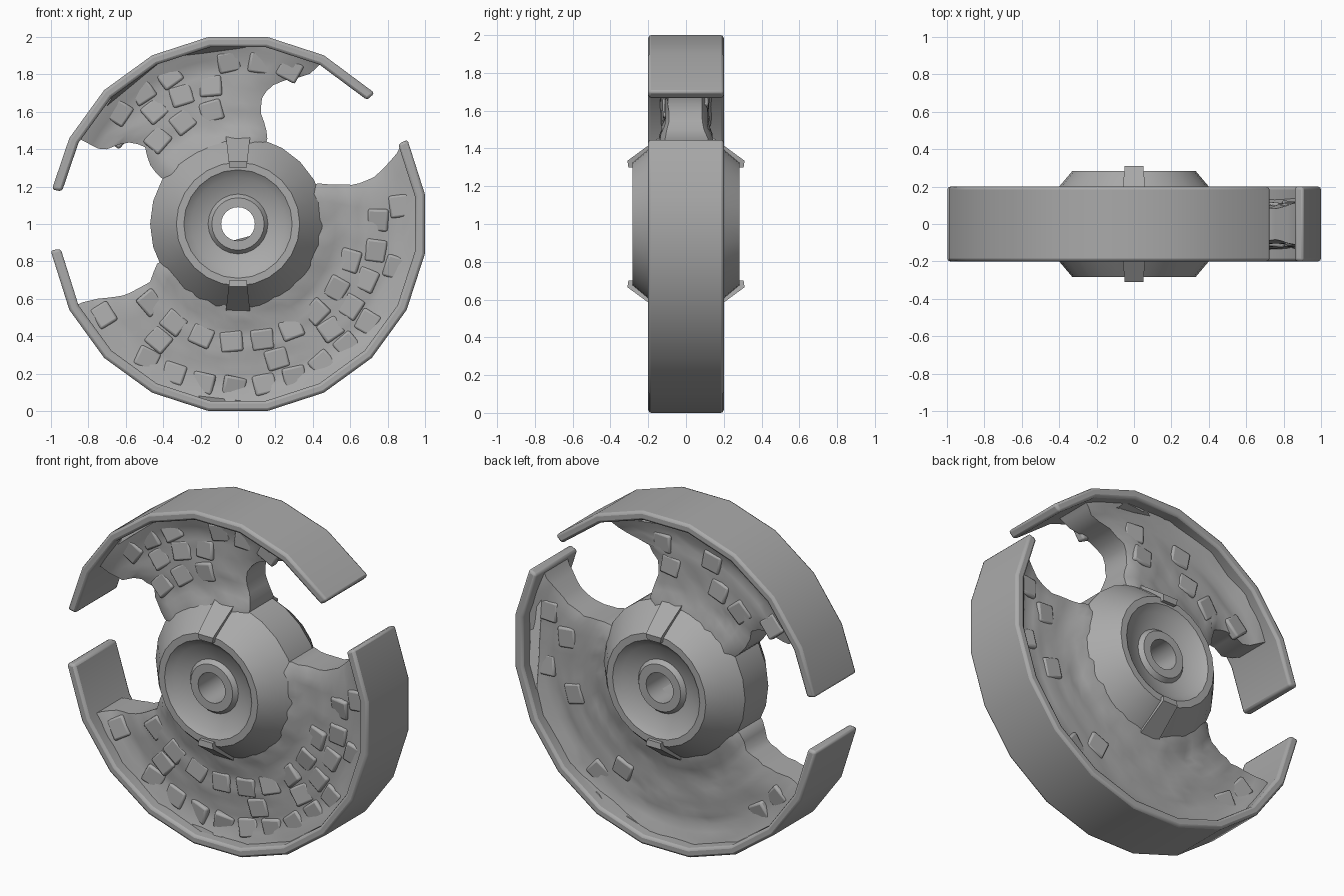
import bpy, bmesh, math, random
from math import sin, cos, radians, pi
from mathutils import Matrix, Vector

random.seed(4)
if "Cube" in bpy.data.objects:
    bpy.data.objects.remove(bpy.data.objects["Cube"])

grey = bpy.data.materials.new("worn_grey")
grey.use_nodes = True
colour = (0.4, 0.4, 0.4, 1)
grey.diffuse_color = colour
grey.node_tree.nodes["Principled BSDF"].inputs["Base Color"].default_value = colour


def polar(r, deg, y):
    return (r * cos(radians(deg)), y, 1 + r * sin(radians(deg)))


def finish(name, bm, angle=35, bevel=0):
    bmesh.ops.recalc_face_normals(bm, faces=bm.faces)
    mesh = bpy.data.meshes.new(name)
    bm.to_mesh(mesh)
    bm.free()
    obj = bpy.data.objects.new(name, mesh)
    bpy.context.collection.objects.link(obj)
    mesh.materials.append(grey)
    if bevel:
        mod = obj.modifiers.new("soft_edges", "BEVEL")
        mod.width, mod.segments, mod.limit_method = bevel, 2, "ANGLE"
        mod.angle_limit = radians(50)
    bpy.ops.object.select_all(action="DESELECT")
    obj.select_set(True)
    bpy.context.view_layer.objects.active = obj
    bpy.ops.object.shade_smooth_by_angle(angle=radians(angle))
    return obj


def loft(bm, rings, closed):
    """Skin a list of closed vertex rings, capping the ends when open."""
    rows = [[bm.verts.new(p) for p in ring] for ring in rings]
    n = len(rows[0])
    pairs = list(zip(rows, rows[1:])) + ([(rows[-1], rows[0])] if closed else [])
    for a, b in pairs:
        for i in range(n):
            j = (i + 1) % n
            bm.faces.new((a[i], a[j], b[j], b[i]))
    if not closed:
        bm.faces.new(rows[0])
        bm.faces.new(rows[-1])


def lookup(table, r):
    """Linear interpolation in a table of (radius, value) pairs."""
    if r <= table[0][0]:
        return table[0][1]
    for (r0, v0), (r1, v1) in zip(table, table[1:]):
        if r <= r1:
            return v0 + (v1 - v0) * (r - r0) / (r1 - r0)
    return table[-1][1]


# Rim bands: faceted open arcs
def rim(name, start, end):
    angles = [start] + [a for a in range(9, 400, 18) if start + 4 < a < end - 4] + [end]
    bm = bmesh.new()
    section = [(1.012, -0.2), (1.012, 0.2), (0.957, 0.2), (0.957, -0.2)]
    loft(bm, [[polar(r, a, y) for r, y in section] for a in angles], False)
    finish(name, bm, 32, 0.015)


rim("upper_rim", 43.8, 169.5)
rim("lower_rim", 188, 386.5)

# Hub: lathed cone with dished faces, collar and through hole
half = [(0.09, 0.25), (0.14, 0.25), (0.16, 0.225), (0.25, 0.25), (0.29, 0.283),
        (0.33, 0.283), (0.4, 0.2), (0.47, 0.11)]
profile = half + [(r, -y) for r, y in reversed(half)]
bm = bmesh.new()
loft(bm, [[polar(r, a, y) for r, y in profile] for a in range(0, 360, 15)], True)
finish("hub", bm, 30)

# Clips: tapered wedges at the top and bottom of both hub faces
wedge = [(0.47, 0.1, 0.065), (0.47, 0.125, 0.065), (0.335, 0.31, 0.05),
         (0.3, 0.305, 0.045), (0.3, 0.2, 0.045)]
for side, sy in (("front", -1), ("back", 1)):
    for place, sz in (("upper", 1), ("lower", -1)):
        bm = bmesh.new()
        loft(bm, [[(sx * w, sy * y, 1 + sz * r) for r, y, w in wedge]
                  for sx in (-1, 1)], False)
        finish(f"{side}_{place}_clip", bm, 30)

# Webs: thick plates between hub and rim with curved cut-away ends
thickness = [(0.4, 0.15), (0.47, 0.135), (0.56, 0.11), (0.85, 0.1), (0.98, 0.14)]
upper = ([(0.49, 71), (0.61, 78.7), (0.7, 79.3), (0.78, 75), (0.87, 65), (0.96, 62.6)],
         [(0.49, 149), (0.57, 146), (0.65, 140), (0.74, 143.7), (0.82, 151.6), (0.95, 151.8)])
lower = ([(0.48, 206), (0.56, 213.4), (0.71, 212.3), (0.85, 208), (0.94, 206.6)],
         [(0.47, 387.6), (0.54, 382.8), (0.66, 378.4), (0.77, 379), (0.93, 384), (0.97, 386)])


def web(name, ends, steps):
    bm = bmesh.new()
    rings = []
    for k in range(15):
        r = 0.4 + 0.57 * k / 14
        a0, a1 = (lookup(t, r) for t in ends)
        t = lookup(thickness, r)
        ring = []
        for side in (-1, 1):
            row = []
            for i in range(steps + 1):
                edge = i in (0, steps)
                lump = random.uniform(-0.008, 0.008)
                y = side * (t * (0.85 if edge else 1) + lump)
                row.append(polar(r, a0 + (a1 - a0) * i / steps, y))
            ring += row if side < 0 else row[::-1]
        rings.append(ring)
    loft(bm, rings, False)
    finish(name, bm, 50)


web("upper_web", upper, 14)
web("lower_web", lower, 30)


# Rough blocks: shallow tilted slabs bedded in the web faces
def blocks(name, ends, side, rows, chance):
    bm = bmesh.new()
    for n, r in enumerate(rows):
        a0, a1 = (lookup(t, r) for t in ends)
        pitch = math.degrees(0.165 / r)
        a = a0 + pitch * (0.6 + 0.35 * (n % 2))
        while a < a1 - pitch * 0.5:
            if random.random() < chance:
                y = side * (lookup(thickness, r) - 0.015)
                place = (Matrix.Translation(polar(r, a, y))
                         @ Matrix.Rotation(radians(90 - a) + random.uniform(-0.2, 0.2), 4, "Y")
                         @ Matrix.Rotation(random.uniform(-0.15, 0.15), 4, "X")
                         @ Matrix.Rotation(random.uniform(-0.2, 0.2), 4, "Z")
                         @ Matrix.Diagonal((0.12, 0.05, 0.11, 1)))
                bmesh.ops.create_cube(bm, size=1, matrix=place)
            a += pitch
    finish(name, bm, 35, 0.012)


blocks("upper_front_blocks", upper, -1, (0.62, 0.75, 0.87), 0.6)
blocks("lower_front_blocks", lower, -1, (0.63, 0.75, 0.87), 0.75)
blocks("upper_back_blocks", upper, 1, (0.67, 0.8), 0.8)
blocks("lower_back_blocks", lower, 1, (0.72, 0.86), 0.3)
